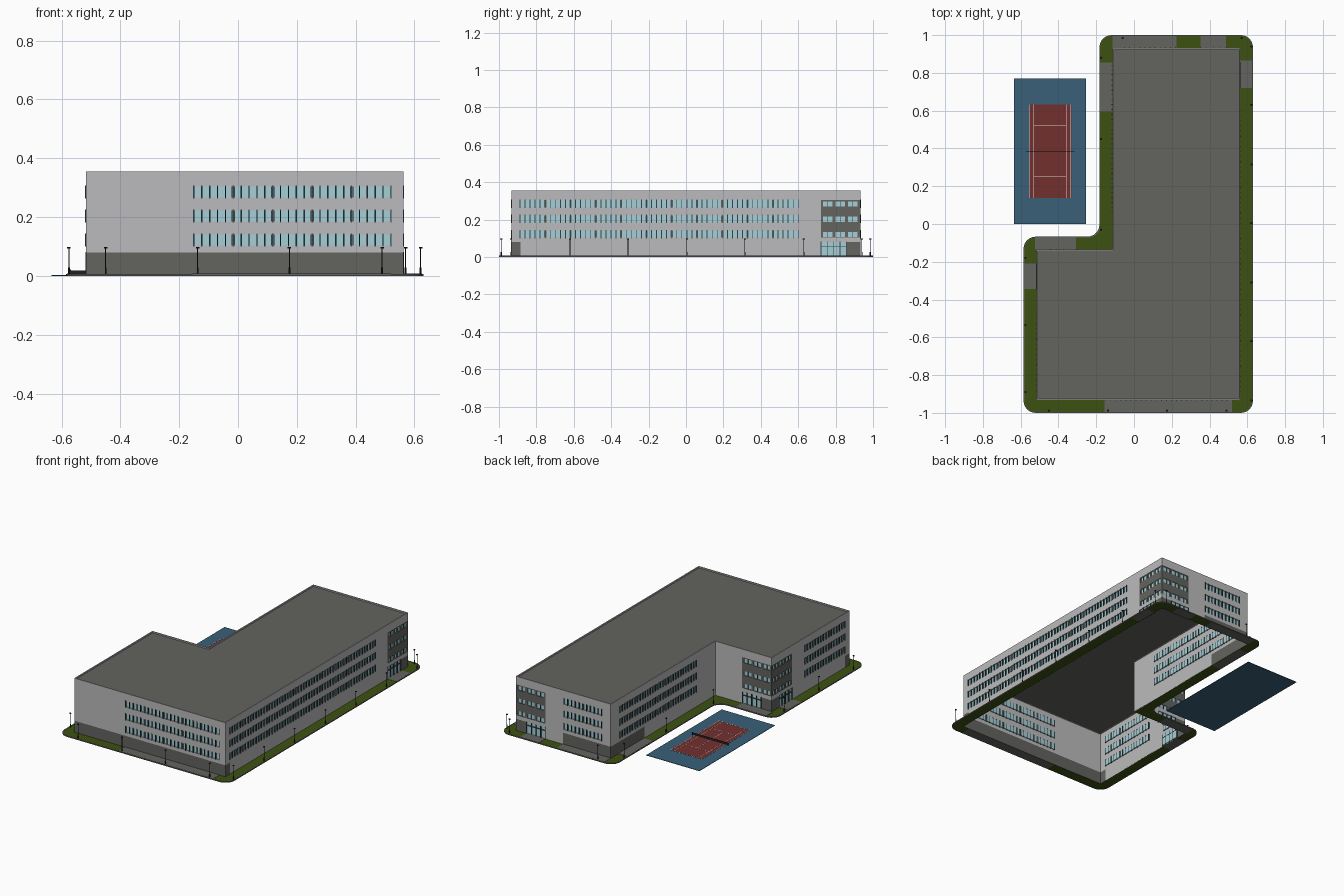
import bpy, bmesh, math
from mathutils import Vector

if "Cube" in bpy.data.objects:
    bpy.data.objects.remove(bpy.data.objects["Cube"])

# ---------- materials ----------
def mat(name, r, g, b):
    m = bpy.data.materials.new(name)
    m.diffuse_color = (r, g, b, 1)
    m.use_nodes = True
    m.node_tree.nodes["Principled BSDF"].inputs["Base Color"].default_value = m.diffuse_color
    return m

WALL = mat("light grey wall", .50, .50, .51)
DARK = mat("dark grey panel", .125, .125, .115)
GLASS = mat("pale blue glass", .38, .62, .67)
FRAME = mat("dark frame", .035, .06, .065)
GRASS = mat("grass green", .048, .083, .006)
BLUE = mat("court blue", .042, .118, .19)
RED = mat("court red", .17, .03, .028)
WHITE = mat("line white", .75, .75, .75)
BLACK = mat("lamp black", .015, .015, .015)

# ---------- helpers ----------
def finish(name, bm, *mats, recalc=True):
    if recalc:
        bmesh.ops.recalc_face_normals(bm, faces=bm.faces)
    me = bpy.data.meshes.new(name)
    bm.to_mesh(me)
    bm.free()
    for m in mats:
        me.materials.append(m)
    ob = bpy.data.objects.new(name, me)
    bpy.context.collection.objects.link(ob)
    return ob

def box(bm, x0, x1, y0, y1, z0, z1):
    vs = bmesh.ops.create_cube(bm, size=1)["verts"]
    for v in vs:
        v.co = Vector(((x0 + x1) / 2 + v.co.x * (x1 - x0),
                       (y0 + y1) / 2 + v.co.y * (y1 - y0),
                       (z0 + z1) / 2 + v.co.z * (z1 - z0)))

def outline(o):
    """L-shaped footprint grown by o"""
    return [Vector(p) for p in ((-.517 - o, -.932 - o), (.562 + o, -.932 - o), (.562 + o, .932 + o),
                                (-.115 - o, .932 + o), (-.115 - o, -.135 + o), (-.517 - o, -.135 + o))]

def rounded(pts, r, n=6):
    out = []
    for i, p in enumerate(pts):
        a = (pts[i - 1] - p).normalized()
        b = (pts[(i + 1) % len(pts)] - p).normalized()
        c = p + r * (a + b)
        for k in range(n + 1):
            t = math.pi / 2 * k / n
            out.append(c - r * (b * math.cos(t) + a * math.sin(t)))
    return out

def slab(name, loops, z0, z1, m):
    """flat plate bounded by one or two loops, extruded if z1 > z0"""
    bm = bmesh.new()
    edges = []
    for loop in loops:
        vs = [bm.verts.new((p.x, p.y, z0)) for p in loop]
        edges += [bm.edges.new((vs[i - 1], vs[i])) for i in range(len(vs))]
    bmesh.ops.triangle_fill(bm, edges=edges, use_beauty=True)
    if z1 > z0:
        faces = bm.faces[:]
        dup = bmesh.ops.extrude_face_region(bm, geom=faces, use_keep_orig=True)["geom"]
        bmesh.ops.translate(bm, vec=(0, 0, z1 - z0), verts=[g for g in dup if isinstance(g, bmesh.types.BMVert)])
    return finish(name, bm, m)

# ---------- walls with recessed strip windows ----------
ROWS = ((.103, .141), (.185, .223), (.266, .304))
TOP = .355

def wall(name, axis, c, sign, u0, u1, strips=(), bases=(), stair=None):
    """strips: (start, end, bays); bases: dark plinths; stair: (corner, far end)"""
    def pt(u, z, d=0):
        return (u, c + sign * d, z) if axis == "x" else (c + sign * d, u, z)

    def bar(bm, a, b, z0, z1, d0, d1):
        p, q = pt(a, z0, d0), pt(b, z1, d1)
        box(bm, min(p[0], q[0]), max(p[0], q[0]), min(p[1], q[1]), max(p[1], q[1]), z0, z1)

    glass, dark = [], [(a, b, 0, .08) for a, b in bases]
    fins, piers = bmesh.new(), bmesh.new()
    for a, b, bays in strips:
        w = (b - a) / bays
        for z0, z1 in ROWS:
            glass.append((a, b, z0, z1))
            for i in range(bays + 1):
                if 0 < i < bays:
                    bar(piers, a + i * w - .006, a + i * w + .006, z0, z1, -.006, .001)
                for k in range(5 if i < bays else 1):
                    u = a + i * w + k * w / 5
                    bar(fins, u - .0022, u + .0022, z0 - .003, z1 + .003, -.006, .003)
    if stair:
        s, e = stair
        g = 1 if e > s else -1
        lo, hi = min(s, e), max(s, e)
        for z0, z1 in ROWS:                      # three panes per storey
            for k in range(3):
                a = lo + .010 + k * .067
                glass.append((a, a + .052, z0 + .003, z1 - .006))
                bar(fins, a + .024, a + .027, z0 + .003, z1 - .006, -.006, 0)
        d0, d1 = sorted((s + g * .075, e))       # glazed entrance
        glass.append((d0, d1, .006, .080))
        for k in range(5):
            u = d0 + (d1 - d0) * k / 4
            bar(fins, u - .0018, u + .0018, 0, .082, -.006, .002)
        bar(fins, d0, d1, .056, .060, -.006, .001)
        dark += [(lo, hi, .105, .304), (*sorted((s, s + g * .075)), 0, .08)]
    rects = glass + dark
    us = sorted({round(v, 5) for r in rects for v in r[:2]} | {u0, u1})
    zs = sorted({round(v, 5) for r in rects for v in r[2:]} | {0, TOP})
    bm = bmesh.new()
    grid = [[bm.verts.new(pt(u, z)) for z in zs] for u in us]
    inside = lambda u, z, rs: any(r[0] < u < r[1] and r[2] < z < r[3] for r in rs)
    panes = []
    for i in range(len(us) - 1):
        for j in range(len(zs) - 1):
            f = bm.faces.new((grid[i][j], grid[i + 1][j], grid[i + 1][j + 1], grid[i][j + 1]))
            u, z = (us[i] + us[i + 1]) / 2, (zs[j] + zs[j + 1]) / 2
            if inside(u, z, glass):
                f.material_index = 2
                panes.append(f)
            elif inside(u, z, dark):
                f.material_index = 1
    # orient outward
    n = Vector((0, sign, 0)) if axis == "x" else Vector((sign, 0, 0))
    bm.normal_update()
    if bm.faces[:][0].normal.dot(n) < 0:
        bmesh.ops.reverse_faces(bm, faces=bm.faces)
    if panes:                                     # push the glass in
        new = bmesh.ops.extrude_face_region(bm, geom=panes)["geom"]
        bmesh.ops.delete(bm, geom=[f for f in panes if f.is_valid], context="FACES_ONLY")
        bmesh.ops.translate(bm, vec=-n * .005, verts=[v for v in new if isinstance(v, bmesh.types.BMVert)])
    finish(name, bm, WALL, DARK, GLASS, recalc=False)
    for part, b, m in (("window_fins", fins, FRAME), ("window_piers", piers, DARK)):
        if b.verts:
            finish(name + "_" + part, b, m)
        else:
            b.free()

wall("front_wall", "x", -.932, -1, -.517, .562, [(-.15, .52, 5)], [(-.517, .562)])
wall("right_wall", "y", .562, 1, -.932, .932, [(-.888, .6, 11)], [(-.932, -.885)], (.932, .722))
wall("back_wall", "x", .932, 1, -.115, .562, [(-.05, .22, 2)], [(-.115, .225)], (.562, .352))
wall("wing_left_wall", "y", -.115, -1, -.135, .932, [(.06, .84, 6)], [(.59, .932)])
wall("notch_wall", "x", -.135, 1, -.517, -.115, (), (), (-.517, -.307))
wall("left_wall", "y", -.517, -1, -.932, -.135, [(-.88, -.475, 3)], [(-.932, -.885)], (-.135, -.345))

# ---------- roof and parapet ----------
slab("roof", [outline(-.007)], .347, .347, DARK)
slab("parapet", [outline(0), outline(-.007)], .346, TOP, WALL)

# ---------- lawn, curb, paving ----------
slab("lawn", [rounded(outline(.064), .06), outline(0)], .001, .006, GRASS)
slab("curb", [rounded(outline(.068), .064), rounded(outline(.064), .06)], 0, .007, DARK)
bm = bmesh.new()
for r in ((-.155, .52, -.996, -.932), (.562, .626, .72, .865), (.352, .487, .932, .996),
          (-.115, .225, .932, .996), (-.179, -.115, .595, .855), (-.525, -.307, -.135, -.071),
          (-.581, -.517, -.345, -.21)):
    box(bm, *r, 0, .0075)
finish("paving", bm, DARK)

# ---------- sports court ----------
bm = bmesh.new(); box(bm, -.635, -.255, 0, .77, 0, .003)
finish("court_surround", bm, BLUE)
bm = bmesh.new(); box(bm, -.557, -.33, .138, .632, .001, .004)
finish("court_surface", bm, RED)
bm = bmesh.new()
for x in (-.555, -.53, -.359, -.334):            # long lines
    box(bm, x - .001, x + .001, .138, .632, .003, .0045)
for y, a, b in ((.14, -.557, -.33), (.63, -.557, -.33), (.25, -.53, -.359), (.52, -.53, -.359)):
    box(bm, a, b, y - .001, y + .001, .003, .0045)
box(bm, -.4455, -.4435, .25, .52, .003, .0045)
finish("court_lines", bm, WHITE)
bm = bmesh.new()
box(bm, -.57, -.317, .3845, .3855, .006, .018)
for x in (-.57, -.317):
    box(bm, x - .002, x + .002, .383, .387, .002, .021)
finish("court_net", bm, BLACK)

# ---------- street lamps ----------
spots = [(.621, y) for y in (-.935, -.62, -.31, .005, .315, .63, .94)]
spots += [(x, -.988) for x in (-.45, -.137, .175, .49)]
spots += [(-.575, y) for y in (-.89, -.535, -.18)]
spots += [(-.174, y) for y in (-.03, .45, .88)] + [(.57, .985), (-.06, .985)]
bm = bmesh.new()
for x, y in spots:
    for r, z0, z1 in ((.003, .004, .028), (.0016, .028, .094), (.006, .094, .098)):
        vs = bmesh.ops.create_cone(bm, cap_ends=True, segments=8, radius1=r, radius2=r, depth=z1 - z0)["verts"]
        bmesh.ops.translate(bm, vec=(x, y, (z0 + z1) / 2), verts=vs)
finish("street_lamps", bm, BLACK)
